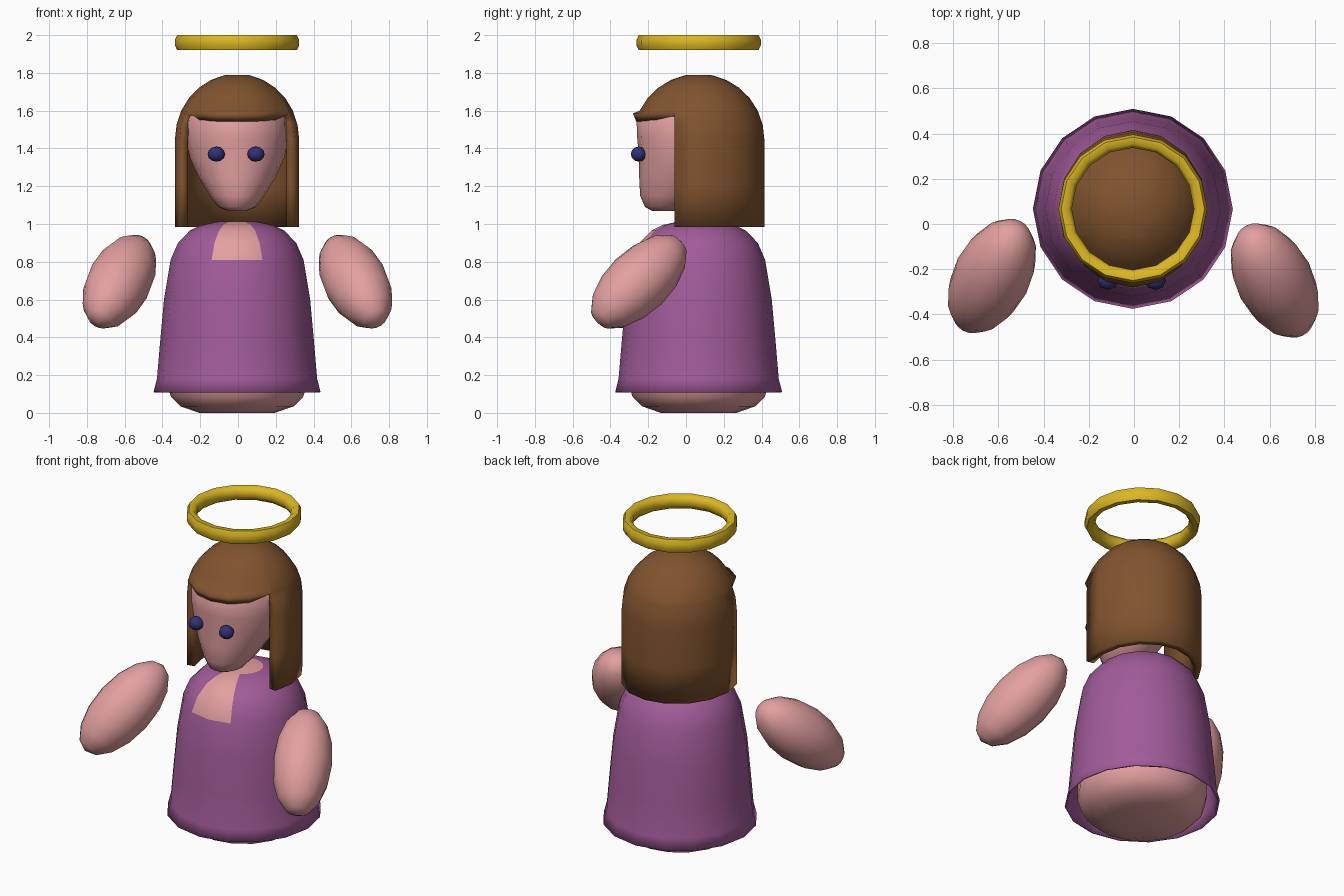
import bpy, bmesh, math
from mathutils import Vector, Matrix

if "Cube" in bpy.data.objects:
    bpy.data.objects.remove(bpy.data.objects["Cube"], do_unlink=True)

CX, CY = -0.005, 0.067      # axis of the figure
SIDES = 16


def material(name, rgb):
    mat = bpy.data.materials.new(name)
    mat.use_nodes = True
    mat.diffuse_color = (*rgb, 1)
    mat.node_tree.nodes["Principled BSDF"].inputs["Base Color"].default_value = (*rgb, 1)
    return mat


SKIN = material("skin pink", (0.77, 0.35, 0.35))
PURPLE = material("dress purple", (0.36, 0.105, 0.32))
BROWN = material("hair brown", (0.22, 0.088, 0.028))
GOLD = material("halo gold", (0.72, 0.48, 0.016))
BLUE = material("eye blue", (0.03, 0.03, 0.19))


def finish(bm, name, mats, location=(CX, CY, 0), angle=40):
    bmesh.ops.recalc_face_normals(bm, faces=bm.faces)
    mesh = bpy.data.meshes.new(name)
    bm.to_mesh(mesh)
    bm.free()
    for mat in mats:
        mesh.materials.append(mat)
    obj = bpy.data.objects.new(name, mesh)
    bpy.context.collection.objects.link(obj)
    obj.location = location
    bpy.ops.object.select_all(action="DESELECT")
    obj.select_set(True)
    bpy.context.view_layer.objects.active = obj
    bpy.ops.object.shade_smooth_by_angle(angle=math.radians(angle))
    return obj


def revolve(profile, closed=False):
    """Turn a list of (radius, height) points around the z axis."""
    bm = bmesh.new()
    verts = [bm.verts.new((r, 0, z)) for r, z in profile]
    edges = [bm.edges.new(pair) for pair in zip(verts, verts[1:])]
    if closed:
        edges.append(bm.edges.new((verts[-1], verts[0])))
    bmesh.ops.spin(bm, geom=verts + edges, axis=(0, 0, 1), cent=(0, 0, 0),
                   angle=math.tau, steps=SIDES)
    bmesh.ops.remove_doubles(bm, verts=bm.verts, dist=0.0005)
    return bm


def solidify(obj, thickness):
    mod = obj.modifiers.new("thickness", "SOLIDIFY")
    mod.thickness = thickness
    mod.offset = -1


# Body under the dress, rounded at the foot
finish(revolve([(0, 0), (0.2, 0), (0.3, 0.035), (0.35, 0.085), (0.37, 0.15),
                (0.37, 0.25), (0.33, 0.6), (0.27, 0.85), (0.15, 0.95), (0, 0.96)]),
       "body", [SKIN])

# Dress with flared hem, bare neck and square front neckline
bm = revolve([(0.442, 0.11), (0.424, 0.18), (0.407, 0.38), (0.387, 0.6), (0.352, 0.81),
              (0.313, 0.9), (0.25, 0.965), (0.19, 0.995), (0.11, 1.012), (0, 1.012)])
for face in bm.faces:
    c = face.calc_center_median()
    in_front = c.y < 0 and abs(c.x) < -c.y * math.tan(math.pi / 8)
    if c.to_2d().length < 0.1 or (in_front and c.z > 0.81):
        face.material_index = 1
solidify(finish(bm, "dress", [PURPLE, SKIN]), 0.01)

# Head lofted from rings: height, half width, front y, back y
rings = [(1.07, 0.05, -0.18, -0.06), (1.09, 0.1, -0.217, 0.02), (1.15, 0.145, -0.243, 0.12),
         (1.25, 0.205, -0.248, 0.2), (1.35, 0.25, -0.248, 0.26), (1.45, 0.272, -0.258, 0.3),
         (1.55, 0.274, -0.262, 0.32), (1.62, 0.24, -0.21, 0.28), (1.7, 0.13, -0.06, 0.18)]
bm = bmesh.new()
loops = []
for z, w, front, back in rings:
    mid, depth = (front + back) / 2, (back - front) / 2
    turn = [math.tau * i / SIDES for i in range(SIDES)]
    loops.append([bm.verts.new((w * math.cos(a), mid + depth * math.sin(a), z)) for a in turn])
for low, high in zip(loops, loops[1:]):
    for i in range(SIDES):
        j = (i + 1) % SIDES
        bm.faces.new((low[i], low[j], high[j], high[i]))
bm.faces.new(loops[0])
bm.faces.new(loops[-1])
finish(bm, "head", [SKIN], (CX, 0, 0), 60)

# Hair: domed shell, cut open around the face
R, DOME = 0.348, 1.447
profile = [(R, 0.985), (R, 1.2)]
profile += [(R * math.cos(a), DOME + R * math.sin(a))
            for a in (math.radians(13 * i) for i in range(7))]
bm = revolve(profile + [(0, DOME + R * 0.985)])
FRINGE, EDGE = 1.585, -0.06 - CY
for point, normal in (((0, 0, FRINGE), (0, 0, 1)), ((0, EDGE, 0), (0, 1, 0))):
    bmesh.ops.bisect_plane(bm, geom=bm.verts[:] + bm.edges[:] + bm.faces[:],
                           plane_co=point, plane_no=normal, dist=0.0001)
opening = [f for f in bm.faces
           if f.calc_center_median().z < FRINGE and f.calc_center_median().y < EDGE]
bmesh.ops.delete(bm, geom=opening, context="FACES")
for v in bm.verts:
    if abs(v.co.z - FRINGE) < 0.001 and v.co.y < EDGE - 0.01:
        v.co.y -= 0.03      # fringe lip
    v.co.x *= 0.945
solidify(finish(bm, "hair", [BROWN]), 0.045)

# Halo
finish(revolve([(0.317, 1.92), (0.329, 1.945), (0.329, 1.975), (0.317, 2.0),
                (0.287, 2.0), (0.27, 1.975), (0.27, 1.945), (0.287, 1.92)], closed=True),
       "halo", [GOLD], angle=60)


def ellipsoid(name, mat, center, radii, direction, segments, ringcount):
    bm = bmesh.new()
    bmesh.ops.create_uvsphere(bm, u_segments=segments, v_segments=ringcount, radius=1)
    turn = Vector(direction).to_track_quat("Z", "Y").to_matrix().to_4x4()
    bmesh.ops.transform(bm, matrix=turn @ Matrix.Diagonal((*radii, 1)), verts=bm.verts)
    finish(bm, name, [mat], center, 60)


# Eyes and floating hands
for side, label in ((1, "left"), (-1, "right")):
    ellipsoid(label + "_eye", BLUE, (side * 0.105 - 0.01, -0.25, 1.37),
              (0.046, 0.042, 0.04), (0, 0, 1), 8, 6)
    ellipsoid(label + "_hand", SKIN, (side * 0.625 - 0.003, -0.24 - side * 0.01, 0.695),
              (0.17, 0.17, 0.33), (side * 0.35, -0.67, -0.65), 16, 8)
